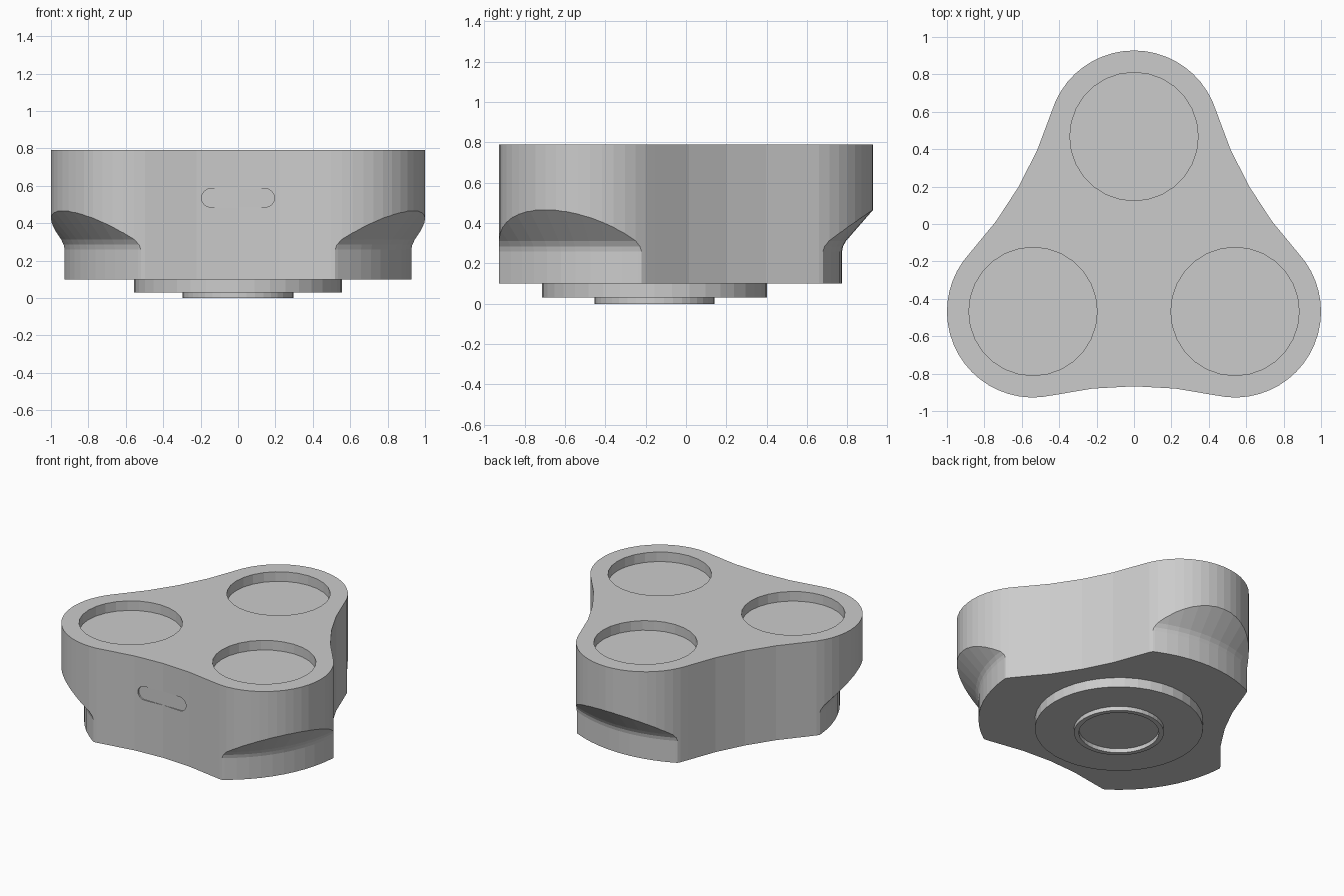
import bpy, bmesh
from math import sin, cos, asin, radians, pi, sqrt

if "Cube" in bpy.data.objects:
    bpy.data.objects.remove(bpy.data.objects["Cube"])

R = 0.46                      # lobe radius
D = 0.54 / cos(radians(30))   # lobe distance from the triangle centre
CY = -D / 4                   # y of the triangle centre
A = 2.0                       # radius of the concave sides
HALF = asin(0.54 / (A + R))   # half angle of a concave side
AXES = [radians(a) for a in (-30, 90, 210)]


def finish(name, bm):
    bmesh.ops.recalc_face_normals(bm, faces=bm.faces)
    mesh = bpy.data.meshes.new(name)
    bm.to_mesh(mesh)
    bm.free()
    ob = bpy.data.objects.new(name, mesh)
    bpy.context.collection.objects.link(ob)
    return ob


def prism(name, pts, axis):
    """Extrude a closed outline of 3D points along a vector."""
    bm = bmesh.new()
    face = bm.faces.new([bm.verts.new(p) for p in pts])
    new = bmesh.ops.extrude_face_region(bm, geom=[face])["geom"]
    moved = [v for v in new if isinstance(v, bmesh.types.BMVert)]
    bmesh.ops.translate(bm, verts=moved, vec=axis)
    if not all(len(e.link_faces) == 2 for e in bm.edges):
        bm.faces.new([v for v in bm.verts if v not in moved])
    return finish(name, bm)


def lathe(name, profile, steps, closed=False):
    """Revolve an (r, z) profile about the triangle centre."""
    bm = bmesh.new()
    vs = [bm.verts.new((r, CY, z)) for r, z in profile]
    es = [bm.edges.new(p) for p in zip(vs, vs[1:])]
    if closed:
        es.append(bm.edges.new((vs[-1], vs[0])))
    bmesh.ops.spin(bm, geom=vs + es, cent=(0, CY, 0), axis=(0, 0, 1),
                   angle=2 * pi, steps=steps, use_merge=True)
    bmesh.ops.remove_doubles(bm, verts=bm.verts, dist=1e-5)
    return finish(name, bm)


def cut(target, cutter):
    mod = target.modifiers.new("cut", 'BOOLEAN')
    mod.operation, mod.solver, mod.object = 'DIFFERENCE', 'EXACT', cutter
    bpy.context.view_layer.objects.active = target
    bpy.ops.object.modifier_apply(modifier=mod.name)
    bpy.data.objects.remove(cutter)


# three-lobed body: convex lobe arcs joined by tangent concave arcs
outline = []
for a in AXES:
    cx, cy = D * cos(a), CY + D * sin(a)
    span = radians(60) + HALF
    for i in range(21):
        t = a - span + 2 * span * i / 20
        outline.append((cx + R * cos(t), cy + R * sin(t), 0.1))
    b = a + radians(60)
    far = D / 2 + sqrt((A + R) ** 2 - 0.54 ** 2)
    for i in range(1, 4):
        t = b + pi + HALF - 2 * HALF * i / 4
        outline.append((far * cos(b) + A * cos(t),
                        CY + far * sin(b) + A * sin(t), 0.1))
body = prism("body", outline, (0, 0, 0.69))

# undercut below each lobe
cut(body, lathe("undercut", [(0.93, 0.05), (0.93, 0.26), (0.935, 0.285), (0.95, 0.312),
                             (1.105, 0.49), (1.3, 0.49), (1.3, 0.05)], 72, True))

# round pockets in the top
for a in AXES:
    px, py = D * cos(a), CY + D * sin(a)
    ring = [(px + 0.343 * cos(2 * pi * i / 28), py + 0.343 * sin(2 * pi * i / 28), 0.72)
            for i in range(28)]
    cut(body, prism("pocket", ring, (0, 0, 0.2)))

# shallow flat-bottomed slot in the front side
floor_y = CY + (A - (sqrt((A + R) ** 2 - 0.54 ** 2) + D / 2)) + 0.001
slot = []
for side in (1, -1):
    for i in range(9):
        t = -pi / 2 + pi * i / 8
        slot.append((side * (0.145 + 0.05 * cos(t)), floor_y, 0.535 + side * 0.05 * sin(t)))
cut(body, prism("slot", slot, (0, -0.2, 0)))

# stepped round foot with a recessed centre
lathe("foot", [(0, 0.03), (0.265, 0.03), (0.265, 0), (0.298, 0), (0.298, 0.03),
               (0.557, 0.03), (0.557, 0.1)], 40)
